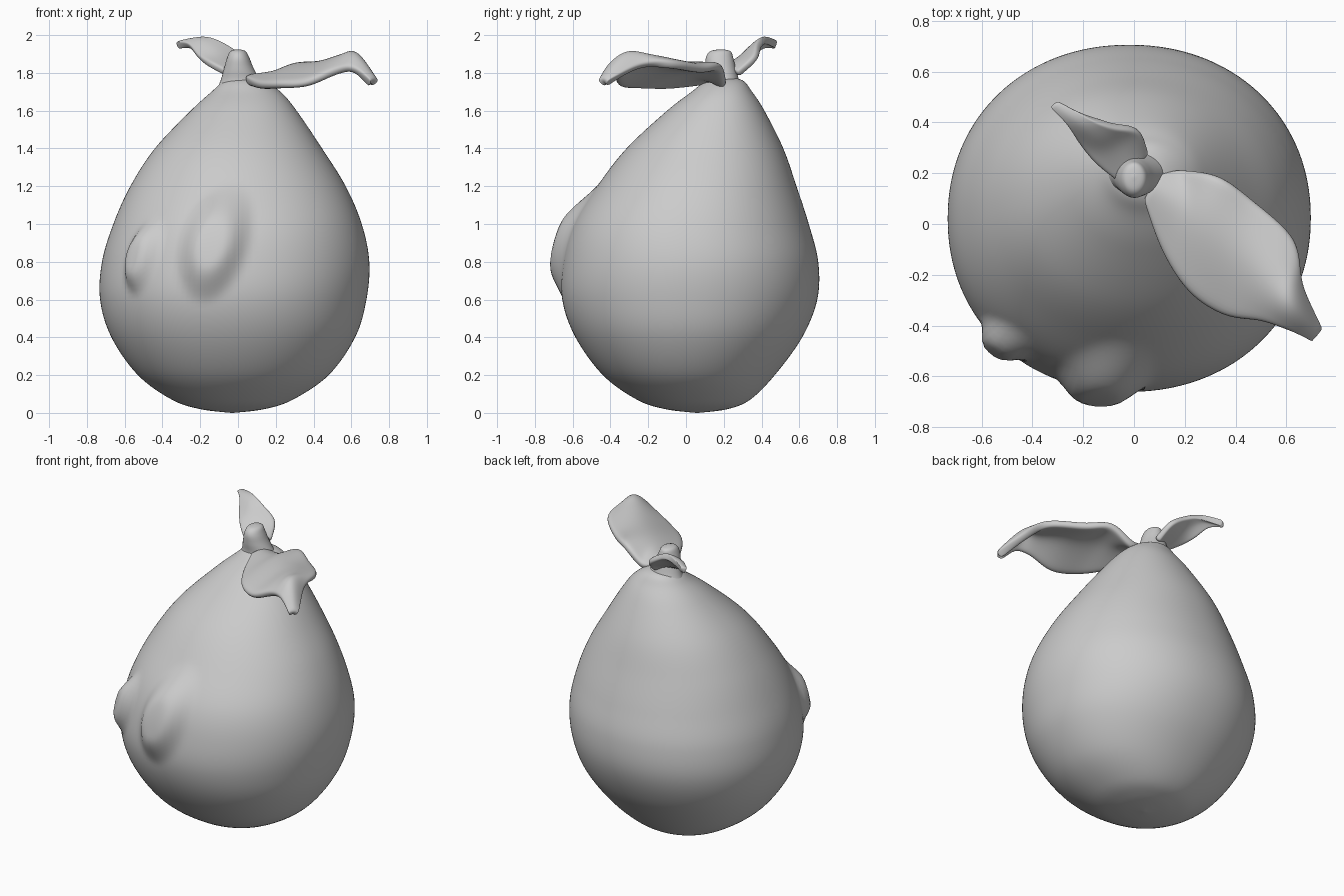
import bpy, math
from mathutils import Vector

if "Cube" in bpy.data.objects:
    bpy.data.objects.remove(bpy.data.objects["Cube"])


def catmull(rows, steps):
    """Smooth interpolation through rows of numbers."""
    out = []
    for i in range(len(rows) - 1):
        p0, p1 = rows[max(i - 1, 0)], rows[i]
        p2, p3 = rows[i + 1], rows[min(i + 2, len(rows) - 1)]
        for k in range(steps):
            t = k / steps
            out.append([0.5 * (2 * b + (c - a) * t + (2 * a - 5 * b + 4 * c - d) * t * t
                        + (3 * b - a - 3 * c + d) * t ** 3)
                        for a, b, c, d in zip(p0, p1, p2, p3)])
    out.append(list(rows[-1]))
    return out


def make(name, verts, faces):
    me = bpy.data.meshes.new(name)
    me.from_pydata(verts, [], faces)
    me.update()
    ob = bpy.data.objects.new(name, me)
    bpy.context.collection.objects.link(ob)
    for p in me.polygons:
        p.use_smooth = True
    return ob


def loft(name, rows, steps, seg, power=2.0, shape=None):
    """Rings from (z, x min, x max, y min, y max)."""
    rings = catmull(rows, steps)
    verts, faces = [], []
    for z, xa, xb, ya, yb in rings:
        for k in range(seg):
            a = math.tau * k / seg
            c, s = math.cos(a), math.sin(a)
            x = (xa + xb) / 2 + (xb - xa) / 2 * math.copysign(abs(c) ** (2 / power), c)
            y = (ya + yb) / 2 + (yb - ya) / 2 * math.copysign(abs(s) ** (2 / power), s)
            p = Vector((x, y, z))
            verts.append(shape(p) if shape else p)
    for i in range(len(rings) - 1):
        for k in range(seg):
            j = (k + 1) % seg
            faces.append((i * seg + k, i * seg + j, (i + 1) * seg + j, (i + 1) * seg + k))
    n = (len(rings) - 1) * seg
    faces.append(tuple(reversed(range(seg))))
    faces.append(tuple(range(n, n + seg)))
    return make(name, verts, faces)


# Two raised ovals: centre, half width, half height, tilt, height
BUMPS = [((-0.13, -0.64, 0.90), 0.20, 0.33, 0.16, 0.075),
         ((-0.51, -0.46, 0.83), 0.125, 0.22, 0.10, 0.06)]


def add_bumps(p):
    q = p.copy()
    for c, w, h, tilt, height in BUMPS:
        d = p - Vector(c)
        n = Vector((c[0], c[1], 0)).normalized()
        if p.dot(n) < 0.2:
            continue
        u = d.dot(Vector((-n.y, n.x, 0))) - tilt * d.z
        r = math.hypot(u / w, d.z / h)
        t = min(max((1 - r) / 0.65, 0), 1)
        q += n * height * t * t * (3 - 2 * t)
    return q


# Pear-shaped body, leaning back towards the top
body = loft("fruit_body", [
    (0.0, -0.035, -0.025, 0.055, 0.065),
    (0.02, -0.20, 0.14, -0.11, 0.22),
    (0.07, -0.35, 0.29, -0.26, 0.34),
    (0.2, -0.53, 0.48, -0.44, 0.47),
    (0.4, -0.67, 0.62, -0.585, 0.615),
    (0.6, -0.73, 0.68, -0.655, 0.695),
    (0.8, -0.72, 0.695, -0.65, 0.70),
    (1.0, -0.66, 0.655, -0.595, 0.65),
    (1.2, -0.57, 0.57, -0.47, 0.585),
    (1.4, -0.44, 0.445, -0.315, 0.515),
    (1.6, -0.25, 0.31, -0.10, 0.415),
    (1.7, -0.14, 0.225, 0.03, 0.35),
    (1.76, -0.07, 0.13, 0.11, 0.30),
    (1.78, 0.02, 0.03, 0.205, 0.215)], 8, 160, 2.1, add_bumps)

# Short rounded stem
stem = loft("stem", [
    (1.66, -0.15, 0.19, 0.06, 0.34),
    (1.74, -0.10, 0.13, 0.11, 0.29),
    (1.82, -0.075, 0.085, 0.105, 0.265),
    (1.88, -0.058, 0.06, 0.105, 0.25),
    (1.915, -0.04, 0.04, 0.13, 0.235),
    (1.925, -0.005, 0.005, 0.18, 0.19)], 5, 32)


def leaf(name, rows, thickness):
    """Curved blade from rows of left, ridge and right points."""
    flat = catmull([sum(r, ()) for r in rows], 4)
    verts, faces = [], []
    for r in flat:
        cross = catmull([r[0:3], r[3:6], r[6:9]], 3)
        verts += [Vector(p) for p in cross]
    w = 7
    for i in range(len(flat) - 1):
        for k in range(w - 1):
            a = i * w + k
            faces.append((a, a + w, a + w + 1, a + 1))
    ob = make(name, verts, faces)
    sol = ob.modifiers.new("thickness", 'SOLIDIFY')
    sol.thickness = thickness
    sol.offset = 0
    sub = ob.modifiers.new("smooth", 'SUBSURF')
    sub.levels = sub.render_levels = 2
    return ob


# Large wavy leaf, front right
leaf("large_leaf", [
    ((0.04, 0.10, 1.76), (0.07, 0.15, 1.77), (0.11, 0.19, 1.75)),
    ((0.11, -0.10, 1.73), (0.19, 0.07, 1.79), (0.19, 0.21, 1.74)),
    ((0.22, -0.27, 1.73), (0.28, -0.02, 1.82), (0.33, 0.19, 1.83)),
    ((0.36, -0.36, 1.74), (0.43, -0.13, 1.84), (0.46, 0.10, 1.82)),
    ((0.51, -0.38, 1.80), (0.55, -0.24, 1.88), (0.63, -0.06, 1.84)),
    ((0.61, -0.41, 1.81), (0.62, -0.32, 1.89), (0.65, -0.24, 1.83)),
    ((0.70, -0.45, 1.74), (0.715, -0.435, 1.75), (0.73, -0.42, 1.74))], 0.05)

# Small upturned leaf, back left
leaf("small_leaf", [
    ((-0.05, 0.16, 1.79), (0.0, 0.22, 1.81), (0.05, 0.28, 1.79)),
    ((-0.15, 0.24, 1.84), (-0.07, 0.30, 1.87), (0.02, 0.37, 1.88)),
    ((-0.21, 0.32, 1.88), (-0.15, 0.35, 1.93), (-0.08, 0.39, 1.95)),
    ((-0.26, 0.40, 1.94), (-0.22, 0.41, 1.965), (-0.17, 0.42, 1.975)),
    ((-0.325, 0.465, 1.945), (-0.315, 0.475, 1.95), (-0.30, 0.48, 1.95))], 0.04)
